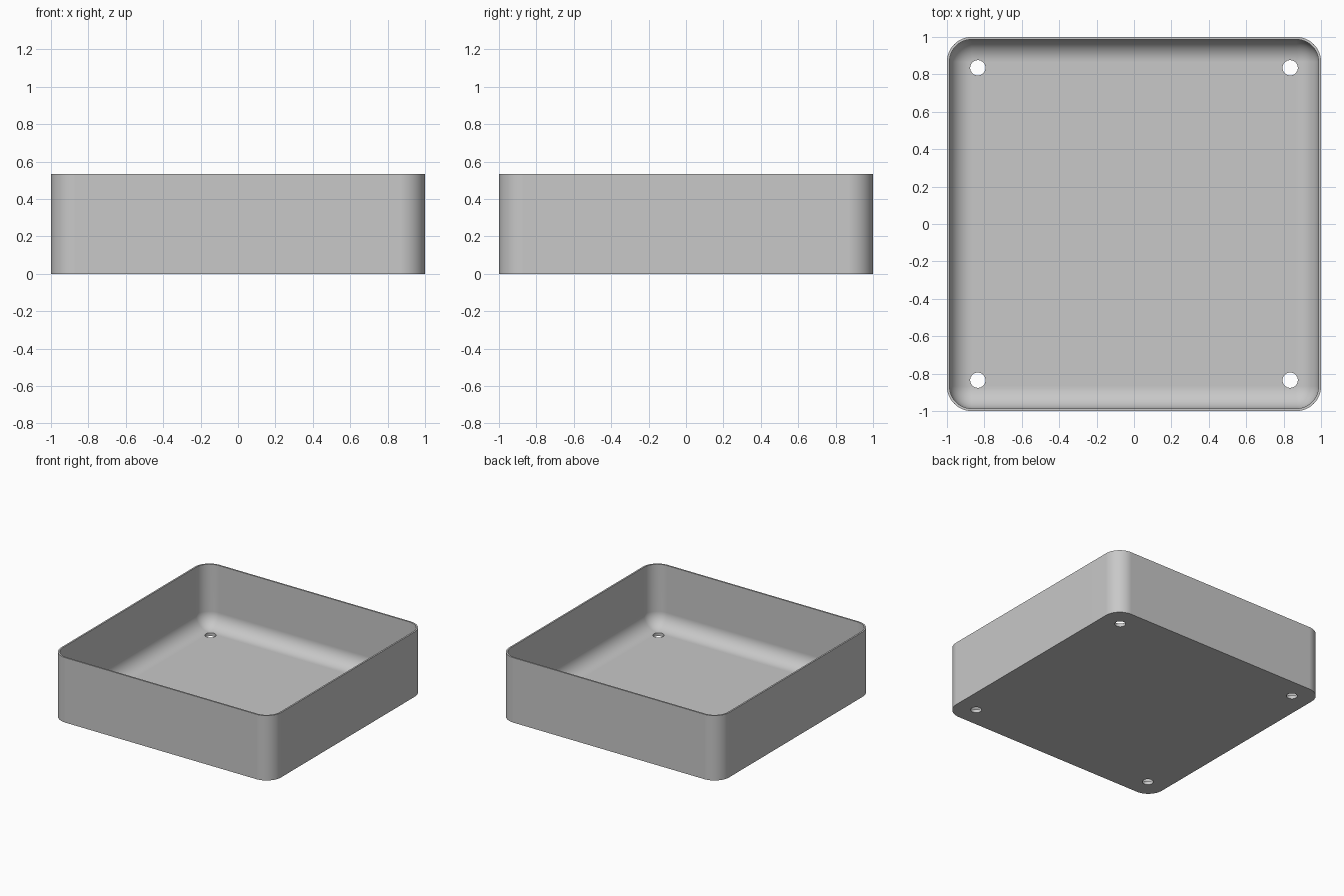
import bpy, bmesh
from math import pi, cos, sin, radians

cube = bpy.data.objects.get("Cube")
if cube:
    bpy.data.objects.remove(cube, do_unlink=True)

HALF, HEIGHT, WALL, FLOOR = 1.0, 0.533, 0.0133, 0.027
OUTER_R = 0.133
INNER_R = OUTER_R - WALL
HOLE_POS, HOLE_R = 0.835, 0.041
STEPS = 12

grey = bpy.data.materials.new("plain_grey")
grey.use_nodes = True
grey.diffuse_color = (0.58, 0.58, 0.58, 1)
grey.node_tree.nodes["Principled BSDF"].inputs["Base Color"].default_value = (0.58, 0.58, 0.58, 1)


def rounded_square(bm, half, radius, z):
    """Ring of vertices around a square with rounded corners."""
    ring = []
    for corner in range(4):
        mid = pi / 4 + corner * pi / 2
        cx = (half - radius) * (1 if cos(mid) > 0 else -1)
        cy = (half - radius) * (1 if sin(mid) > 0 else -1)
        for i in range(STEPS + 1):
            a = corner * pi / 2 + i * pi / 2 / STEPS
            ring.append(bm.verts.new((cx + radius * cos(a), cy + radius * sin(a), z)))
    return ring


# Tray shell: outer wall, rim, inner wall, then a fillet down to the floor
bm = bmesh.new()
inner = HALF - WALL
rings = [rounded_square(bm, HALF, OUTER_R, 0),
         rounded_square(bm, HALF, OUTER_R, HEIGHT),
         rounded_square(bm, inner, INNER_R, HEIGHT)]
fillet = INNER_R - 0.001
for i in range(STEPS + 1):
    a = i * pi / 2 / STEPS
    inset = fillet * (1 - cos(a))
    rings.append(rounded_square(bm, inner - inset, INNER_R - inset,
                                FLOOR + fillet * (1 - sin(a))))
for low, high in zip(rings, rings[1:]):
    for i in range(len(low)):
        j = (i + 1) % len(low)
        bm.faces.new((low[i], low[j], high[j], high[i]))
bm.faces.new(rings[-1])
bm.faces.new(rings[0][::-1])
bmesh.ops.recalc_face_normals(bm, faces=bm.faces)
mesh = bpy.data.meshes.new("tray")
bm.to_mesh(mesh)
bm.free()
tray = bpy.data.objects.new("tray", mesh)
bpy.context.collection.objects.link(tray)
mesh.materials.append(grey)

# Four round holes through the floor corners
bm = bmesh.new()
for sx in (-1, 1):
    for sy in (-1, 1):
        made = bmesh.ops.create_cone(bm, cap_ends=True, segments=32,
                                     radius1=HOLE_R, radius2=HOLE_R, depth=0.4)
        bmesh.ops.translate(bm, verts=made["verts"], vec=(sx * HOLE_POS, sy * HOLE_POS, 0))
cut_mesh = bpy.data.meshes.new("hole_cutter")
bm.to_mesh(cut_mesh)
bm.free()
cut_mesh.materials.append(grey)
cutter = bpy.data.objects.new("hole_cutter", cut_mesh)
cutter.hide_render = True
bpy.context.collection.objects.link(cutter)

bpy.ops.object.select_all(action="DESELECT")
tray.select_set(True)
bpy.context.view_layer.objects.active = tray
cut = tray.modifiers.new("holes", "BOOLEAN")
cut.operation = "DIFFERENCE"
cut.solver = "EXACT"
cut.object = cutter
bpy.ops.object.modifier_apply(modifier=cut.name)
bpy.data.objects.remove(cutter, do_unlink=True)

# Smooth curves with crisp rims and flat panels
bpy.ops.object.shade_smooth_by_angle(angle=radians(30))
weighted = tray.modifiers.new("flat_panels", "WEIGHTED_NORMAL")
weighted.keep_sharp = True
